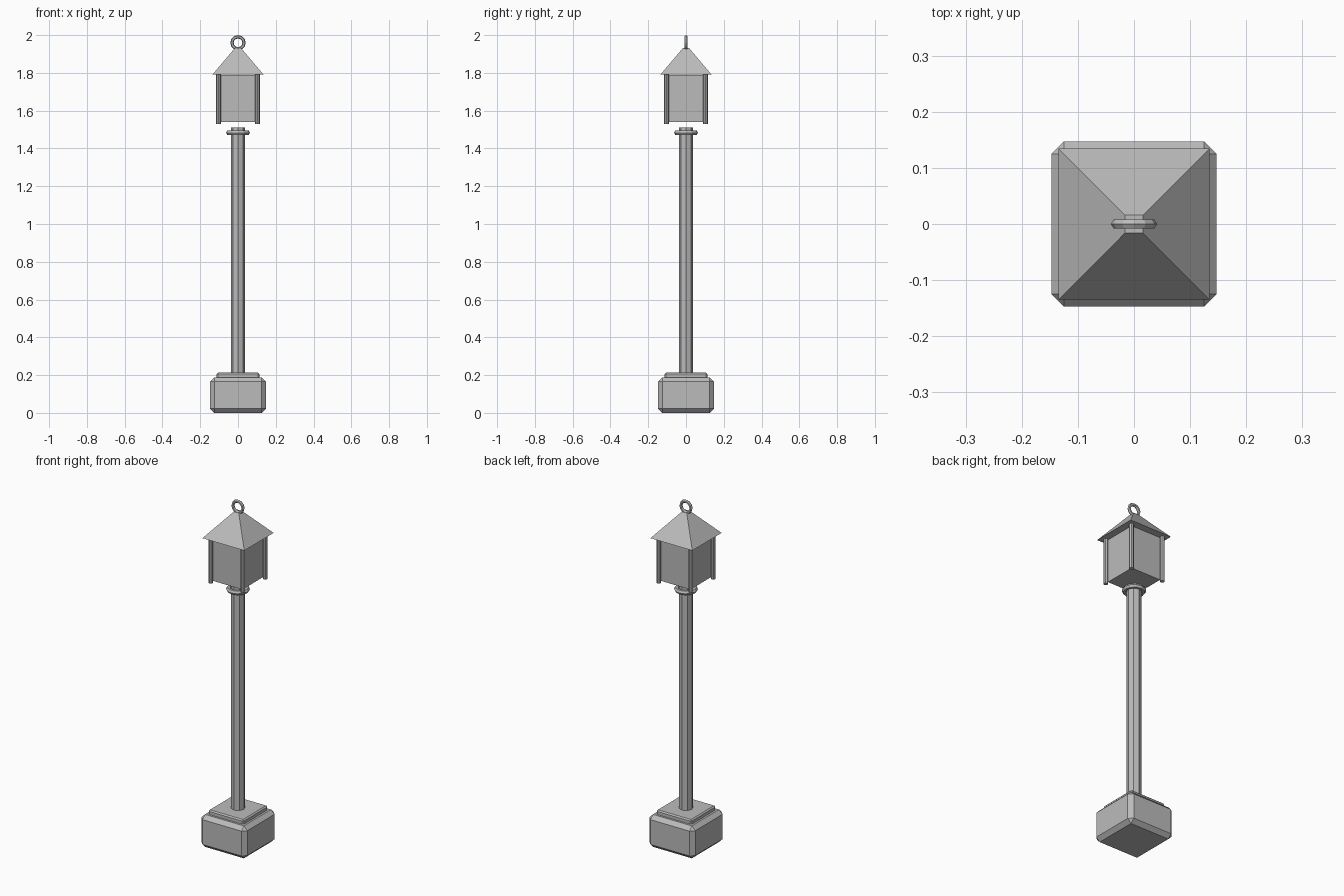
import bpy
from math import pi

cube = bpy.data.objects.get("Cube")
if cube:
    bpy.data.objects.remove(cube, do_unlink=True)

GREY = (0.5, 0.5, 0.5, 1)
mat = bpy.data.materials.new("plain grey")
mat.use_nodes = True
mat.diffuse_color = GREY
mat.node_tree.nodes["Principled BSDF"].inputs["Base Color"].default_value = GREY


def finish(name):
    ob = bpy.context.object
    ob.name = name
    ob.data.materials.append(mat)
    return ob


def box(name, half, bottom, top, bevel=0):
    bpy.ops.mesh.primitive_cube_add(size=1, location=(0, 0, (bottom + top) / 2))
    ob = finish(name)
    ob.scale = (2 * half, 2 * half, top - bottom)
    bpy.ops.object.transform_apply(location=False, rotation=False, scale=True)
    if bevel:
        mod = ob.modifiers.new("chamfer", 'BEVEL')
        mod.width = bevel
        mod.segments = 1


def rod(name, radius, bottom, top, x=0, y=0):
    bpy.ops.mesh.primitive_cylinder_add(vertices=8, radius=radius, depth=top - bottom,
                                        location=(x, y, (bottom + top) / 2))
    finish(name)


def ring(name, major, minor, z, tilt=0):
    bpy.ops.mesh.primitive_torus_add(major_segments=12, minor_segments=6,
                                     major_radius=major, minor_radius=minor,
                                     location=(0, 0, z), rotation=(tilt, 0, 0))
    finish(name)


# Stepped base
box("base_block", 0.147, 0, 0.188, 0.022)
box("base_plate", 0.113, 0.18, 0.213, 0.007)

# Pole and its collar
rod("pole", 0.038, 0.2, 1.51)
ring("pole_collar", 0.05, 0.0135, 1.483)

# Lantern body with corner posts
box("lantern_body", 0.095, 1.54, 1.79)
for x in (-1, 1):
    for y in (-1, 1):
        rod("corner_post", 0.0125, 1.53, 1.795, x * 0.103, y * 0.103)

# Four-sided roof with a small flat top
bpy.ops.mesh.primitive_cone_add(vertices=4, radius1=0.1345 * 2 ** 0.5, radius2=0.016 * 2 ** 0.5,
                                depth=0.14, location=(0, 0, 1.862), rotation=(0, 0, pi / 4))
finish("roof")

# Hanging ring
ring("top_ring", 0.032, 0.009, 1.959, pi / 2)
